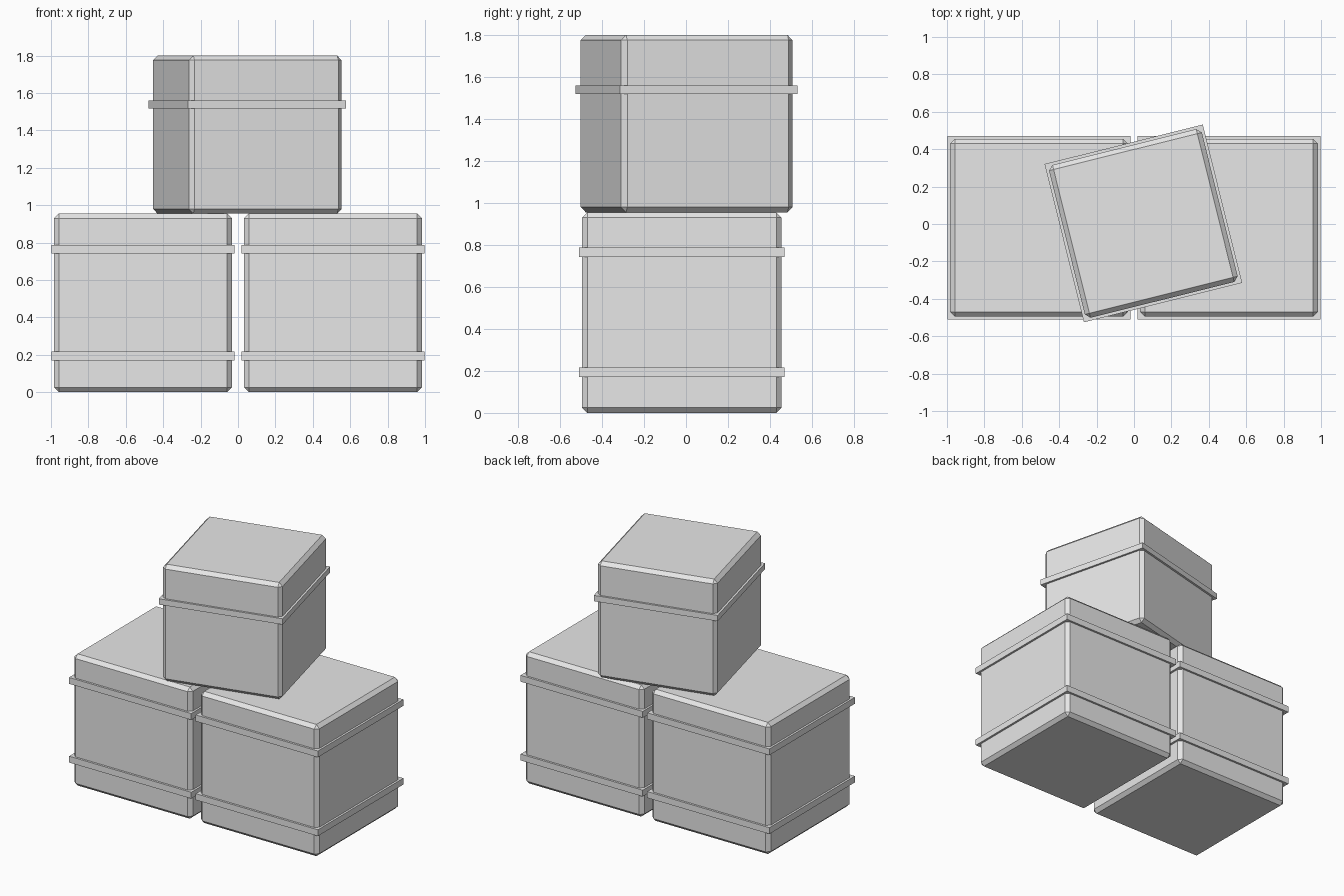
import bpy
import bmesh
import math
from mathutils import Matrix

cube = bpy.data.objects.get("Cube")
if cube:
    bpy.data.objects.remove(cube, do_unlink=True)

grey = bpy.data.materials.new("light_grey")
grey.use_nodes = True
color = (0.8, 0.8, 0.8, 1)
grey.diffuse_color = color
grey.node_tree.nodes["Principled BSDF"].inputs["Base Color"].default_value = color


def block(name, center, size, turn=0, chamfer=0):
    """Box centred on a point, turned about z, with optional chamfered edges."""
    bm = bmesh.new()
    bmesh.ops.create_cube(bm, size=1, matrix=Matrix.Diagonal((*size, 1)))
    if chamfer:
        bmesh.ops.bevel(bm, geom=bm.edges[:], offset=chamfer,
                        segments=1, affect='EDGES')
    mesh = bpy.data.meshes.new(name)
    bm.to_mesh(mesh)
    bm.free()
    mesh.materials.append(grey)
    obj = bpy.data.objects.new(name, mesh)
    obj.location = center
    obj.rotation_euler.z = turn
    bpy.context.collection.objects.link(obj)


def crate(name, x, y, base, width, height, bands, turn=0):
    """Chamfered crate body with thin square bands around it."""
    block(name + "_body", (x, y, base + height / 2), (width, width, height),
          turn, chamfer=0.025)
    for label, z, thickness in bands:
        block(f"{name}_{label}_band", (x, y, z),
              (width + 0.03, width + 0.03, thickness), turn)


# Two lower crates side by side
for side, sign in (("left", 1), ("right", -1)):
    crate(side + "_crate", sign * 0.508, -0.02, 0, 0.95, 0.955,
          [("upper", 0.765, 0.046), ("lower", 0.194, 0.046)])

# Smaller turned crate on top
crate("top_crate", 0.05, 0.003, 0.955, 0.842, 0.845,
      [("upper", 1.539, 0.042)], turn=math.radians(14))
